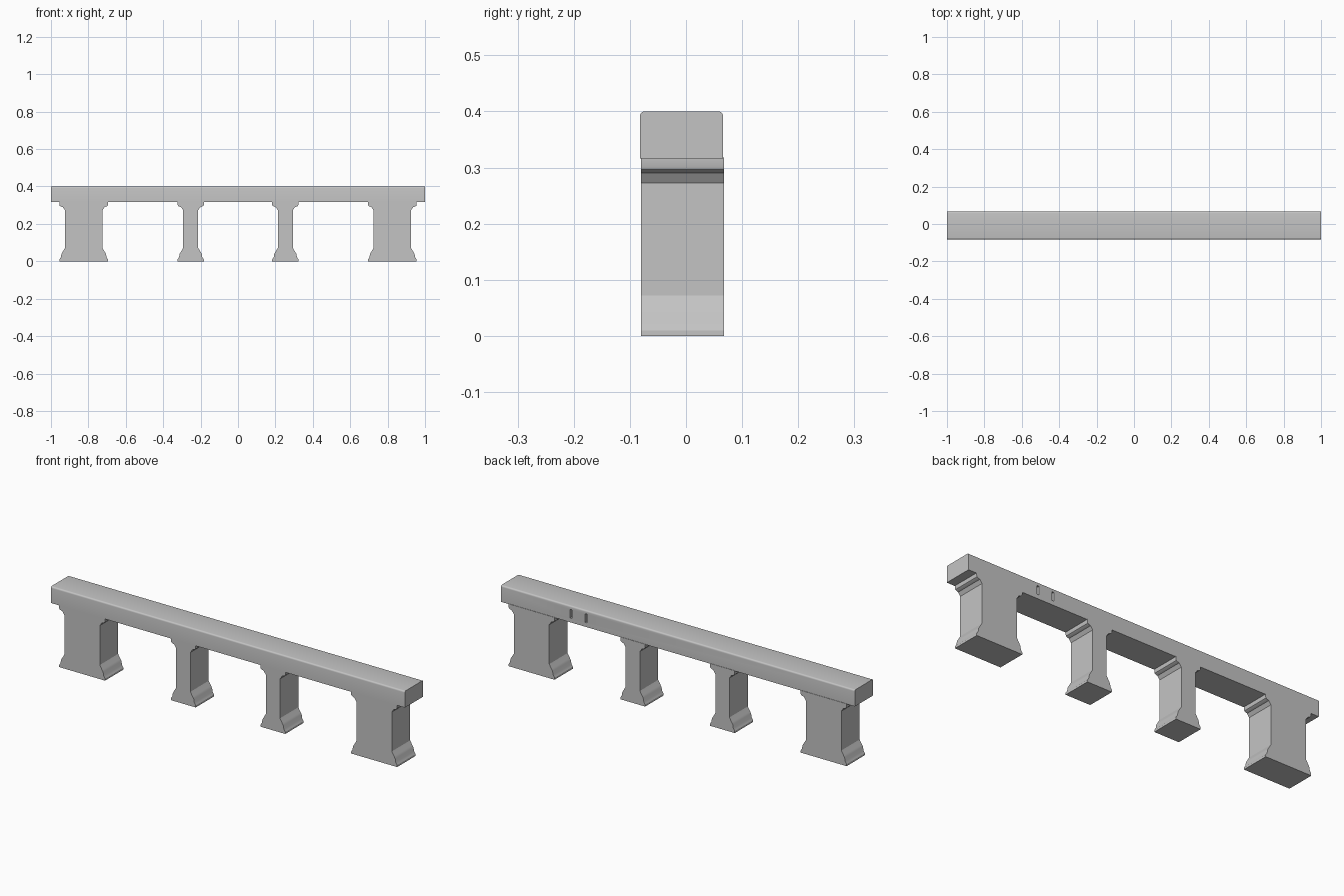
import bpy
import bmesh

default = bpy.data.objects.get("Cube")
if default:
    bpy.data.objects.remove(default, do_unlink=True)

# Single stone grey
stone = bpy.data.materials.new("stone_grey")
stone.use_nodes = True
grey = (0.55, 0.55, 0.55, 1)
stone.diffuse_color = grey
stone.node_tree.nodes["Principled BSDF"].inputs["Base Color"].default_value = grey

Y_FRONT, Y_BACK = -0.08, 0.068


def make_object(name, bm):
    bmesh.ops.recalc_face_normals(bm, faces=bm.faces)
    mesh = bpy.data.meshes.new(name)
    bm.to_mesh(mesh)
    bm.free()
    obj = bpy.data.objects.new(name, mesh)
    bpy.context.collection.objects.link(obj)
    mesh.materials.append(stone)
    return obj


def box(name, low, high):
    bm = bmesh.new()
    bmesh.ops.create_cube(bm, size=1)
    for v in bm.verts:
        v.co = [(a + b) / 2 + c * (b - a) for a, b, c in zip(low, high, v.co)]
    return make_object(name, bm)


def smooth(obj):
    bpy.ops.object.select_all(action="DESELECT")
    obj.select_set(True)
    bpy.context.view_layer.objects.active = obj
    bpy.ops.object.shade_smooth_by_angle(angle=0.5)


# Moulding of one pier side: outward offset from the shaft, height
MOULDING = [(0.03, 0), (0.03, 0.01), (0.022, 0.022), (0.019, 0.04),
            (0.013, 0.05), (0, 0.072), (0, 0.273), (0.012, 0.29),
            (0.022, 0.293), (0.028, 0.297), (0.03, 0.302), (0.03, 0.318)]


def pier(name, centre, half_width):
    outline = [(centre + half_width + o, z) for o, z in MOULDING]
    outline += [(centre - half_width - o, z) for o, z in reversed(MOULDING)]
    bm = bmesh.new()
    face = bm.faces.new([bm.verts.new((x, Y_FRONT, z)) for x, z in outline])
    side = bmesh.ops.extrude_face_region(bm, geom=[face])["geom"]
    verts = [g for g in side if isinstance(g, bmesh.types.BMVert)]
    bmesh.ops.translate(bm, verts=verts, vec=(0, Y_BACK - Y_FRONT, 0))
    smooth(make_object(name, bm))


# Piers, wide at the ends and narrow in the middle
for label, sign in (("left", 1), ("right", -1)):
    pier(label + "_end_pier", sign * 0.825, 0.1)
    pier(label + "_middle_pier", sign * 0.253, 0.04)

# Deck beam with rounded long top edges
beam = box("deck_beam", (-1, -0.082, 0.316), (1, 0.066, 0.4))
bm = bmesh.new()
bm.from_mesh(beam.data)
top_edges = [e for e in bm.edges
             if all(v.co.z > 0.39 for v in e.verts)
             and abs(e.verts[0].co.x - e.verts[1].co.x) > 1]
bmesh.ops.bevel(bm, geom=top_edges, offset=0.008, segments=4,
                profile=0.5, affect="EDGES")
bm.to_mesh(beam.data)
bm.free()
smooth(beam)

# Two narrow upright slots in the back of the beam
for i, x in enumerate((0.603, 0.518)):
    cutter = box(f"slot_cutter_{i + 1}", (x - 0.006, 0.045, 0.338),
                 (x + 0.006, 0.09, 0.382))
    cutter.hide_render = True
    cutter.hide_viewport = True
    cut = beam.modifiers.new("slot", "BOOLEAN")
    cut.operation = "DIFFERENCE"
    cut.solver = "EXACT"
    cut.object = cutter
